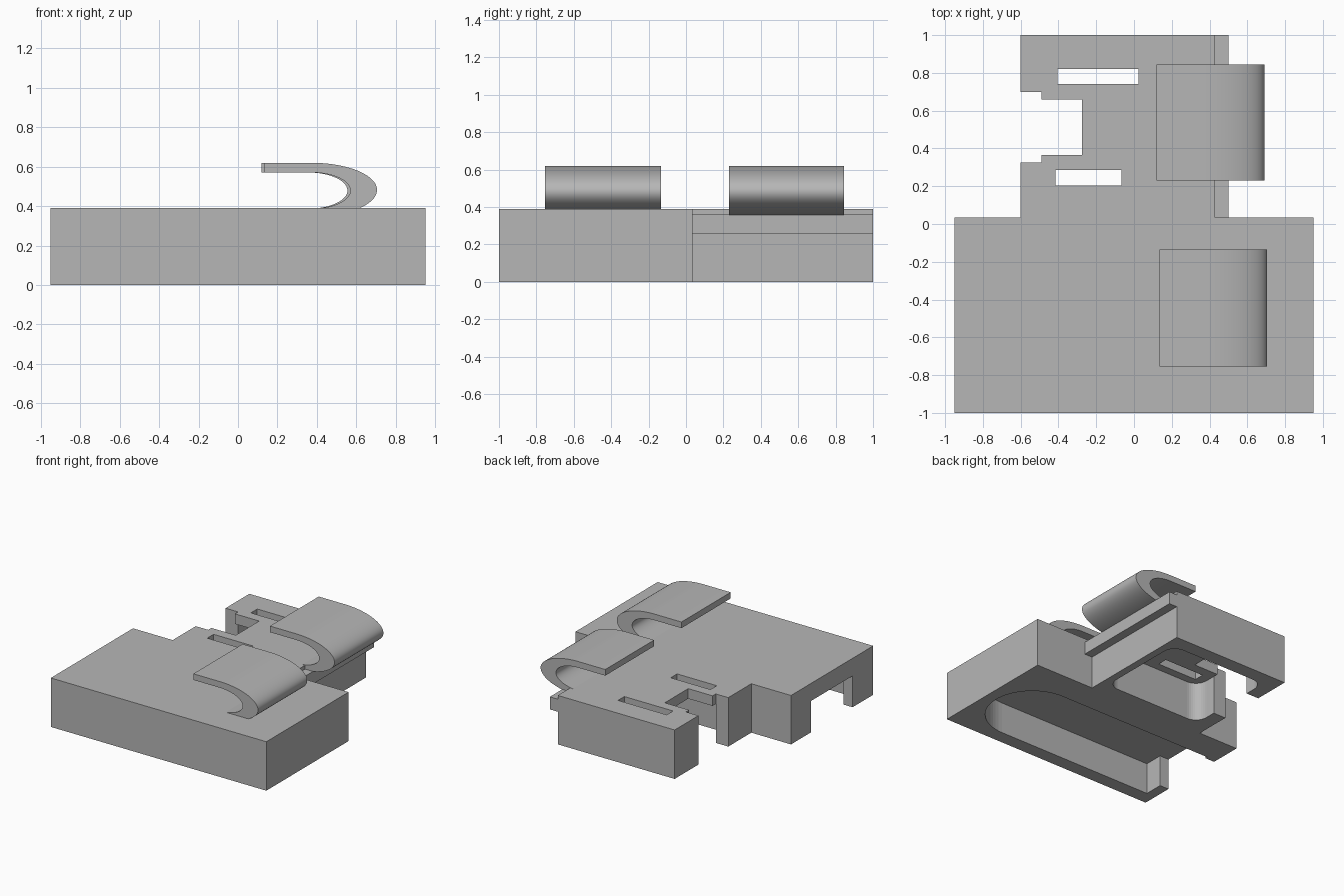
import bpy, bmesh
from math import sin, cos, pi, radians

cube = bpy.data.objects.get("Cube")
if cube:
    bpy.data.objects.remove(cube, do_unlink=True)

grey = bpy.data.materials.new("plain grey")
grey.use_nodes = True
grey.diffuse_color = (0.47, 0.47, 0.47, 1)
grey.node_tree.nodes["Principled BSDF"].inputs["Base Color"].default_value = (0.47, 0.47, 0.47, 1)


def prism(name, outline, low, high, axis="z"):
    """Extrude a closed outline: (x, y) along z, or (x, z) along y."""
    place = (lambda p, h: (p[0], p[1], h)) if axis == "z" else (lambda p, h: (p[0], h, p[1]))
    bm = bmesh.new()
    face = bm.faces.new([bm.verts.new(place(p, low)) for p in outline])
    new = bmesh.ops.extrude_face_region(bm, geom=[face])["geom"]
    step = place((0, 0), high - low)
    bmesh.ops.translate(bm, vec=step, verts=[v for v in new if isinstance(v, bmesh.types.BMVert)])
    bmesh.ops.recalc_face_normals(bm, faces=bm.faces)
    mesh = bpy.data.meshes.new(name)
    bm.to_mesh(mesh)
    bm.free()
    mesh.materials.append(grey)
    obj = bpy.data.objects.new(name, mesh)
    bpy.context.collection.objects.link(obj)
    return obj


def box(name, x0, x1, y0, y1, z0, z1):
    return prism(name, [(x0, y0), (x1, y0), (x1, y1), (x0, y1)], z0, z1)


def arc(cx, cy, rx, ry, start, end, n):
    angles = [radians(start + (end - start) * i / n) for i in range(n + 1)]
    return [(cx + rx * cos(a), cy + ry * sin(a)) for a in angles]


def activate(obj):
    bpy.ops.object.select_all(action="DESELECT")
    obj.select_set(True)
    bpy.context.view_layer.objects.active = obj


def cut(obj, cutter):
    cutter.hide_render = True
    mod = obj.modifiers.new("cut", "BOOLEAN")
    mod.operation = "DIFFERENCE"
    mod.solver = "EXACT"
    mod.object = cutter
    activate(obj)
    bpy.ops.object.modifier_apply(modifier=mod.name)
    bpy.data.objects.remove(cutter, do_unlink=True)


# Body: wide front slab and narrower rear block with a notch in its side
TOP = 0.39
body = prism("body", [
    (-0.95, -1), (0.95, -1), (0.95, 0.035), (0.43, 0.035), (0.43, 1), (-0.6, 1),
    (-0.6, 0.70), (-0.49, 0.70), (-0.49, 0.325), (-0.6, 0.325), (-0.6, 0.035), (-0.95, 0.035),
], 0, TOP)

# Front pocket underneath, round at one end and open through the side wall
front_y, back_y = -0.89, -0.2
r = (back_y - front_y) / 2
pocket = [(-0.87, back_y), (-0.87, front_y)] + arc(0.86 - r, front_y + r, r, r, -90, 90, 32)
cut(body, prism("front_pocket", pocket, -0.1, 0.25))
cut(body, box("side_opening", -1.1, -0.8, -0.74, -0.22, -0.1, 0.25))

# Rear pocket underneath, with rounded corners
r, x0, x1, y0, y1 = 0.1, -0.49, 0.37, 0.14, 0.885
corners = [(x1 - r, y0 + r, -90), (x1 - r, y1 - r, 0), (x0 + r, y1 - r, 90), (x0 + r, y0 + r, 180)]
rounded = [p for cx, cy, a in corners for p in arc(cx, cy, r, r, a, a + 90, 10)]
cut(body, prism("rear_pocket", rounded, -0.1, 0.31))

# Window and two slots through the rear roof
cut(body, box("window", -0.55, -0.275, 0.365, 0.66, -0.1, 0.5))
cut(body, box("rear_slot", -0.405, 0.025, 0.74, 0.82, 0.1, 0.5))
cut(body, box("inner_slot", -0.415, -0.065, 0.205, 0.285, 0.1, 0.5))

# Rail along the rear block
box("side_rail", 0.42, 0.5, 0.035, 1, 0.26, 0.36)


# Curled hooks on the top
def hook(name, shift, y0, y1):
    outer = arc(0.37, 0.4825, 0.335, 0.1375, -90, 90, 40)
    inner = arc(0.37, 0.479, 0.2, 0.092, 90, -90, 40)
    profile = outer + [(0.135, 0.62), (0.135, 0.571)] + inner
    obj = prism(name, [(x + shift, z) for x, z in profile], y0, y1, "y")
    activate(obj)
    bpy.ops.object.shade_smooth_by_angle(angle=radians(30))


hook("front_hook", 0, -0.755, -0.135)
hook("rear_hook", -0.015, 0.23, 0.845)
